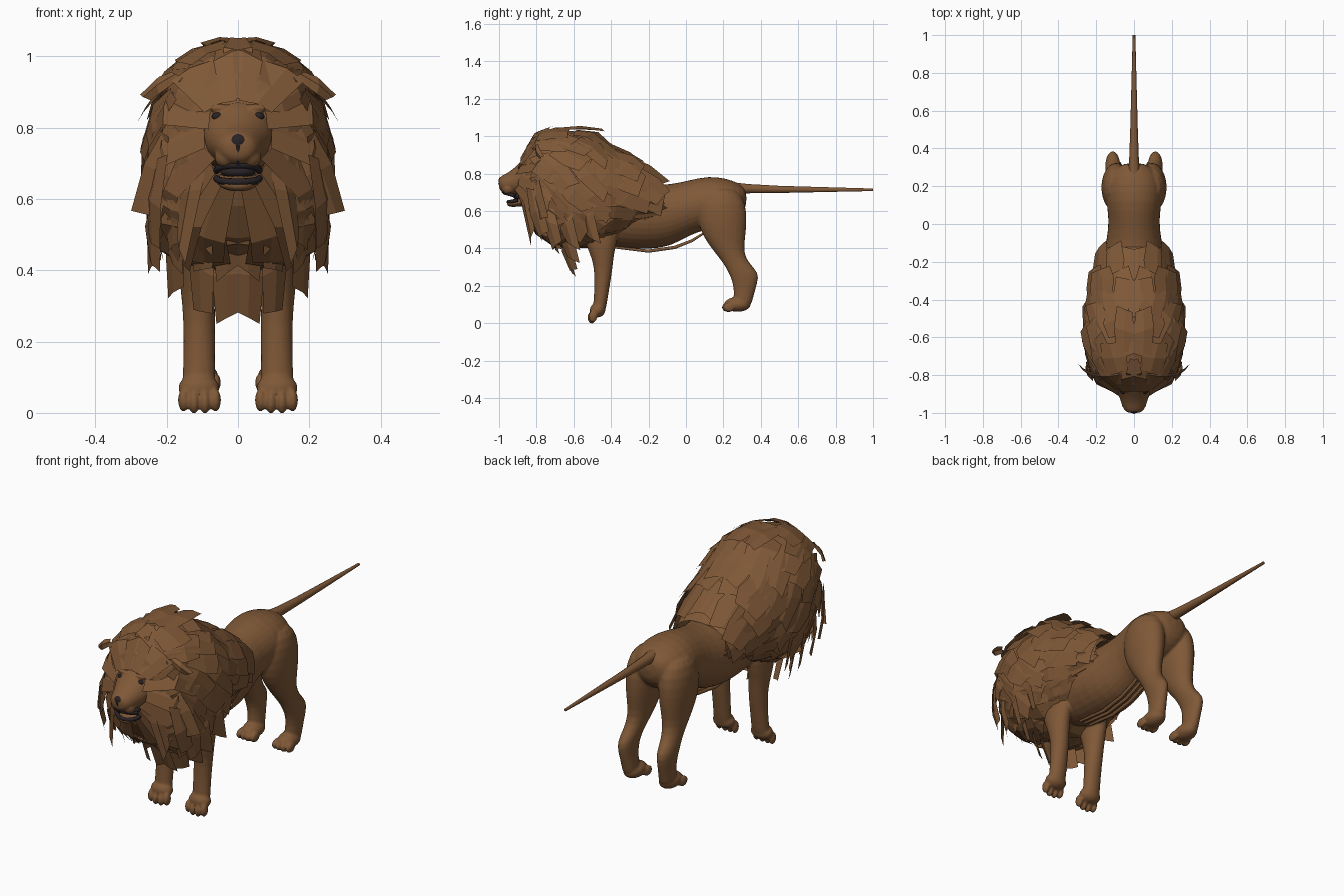
import bpy, bmesh, random
from math import sin, cos, pi
from mathutils import Vector

random.seed(4)
if "Cube" in bpy.data.objects:
    bpy.data.objects.remove(bpy.data.objects["Cube"])


def material(name, rgb):
    m = bpy.data.materials.new(name)
    m.use_nodes = True
    m.diffuse_color = (*rgb, 1)
    m.node_tree.nodes["Principled BSDF"].inputs["Base Color"].default_value = (*rgb, 1)
    return m


FUR = material("brown fur", (0.213, 0.098, 0.038))
DARK = material("dark nose and lips", (0.022, 0.016, 0.018))


def finish(bm, name, mat, smooth=True):
    bmesh.ops.recalc_face_normals(bm, faces=bm.faces)
    for f in bm.faces:
        f.smooth = smooth
    mesh = bpy.data.meshes.new(name)
    bm.to_mesh(mesh)
    bm.free()
    mesh.materials.append(mat)
    ob = bpy.data.objects.new(name, mesh)
    bpy.context.collection.objects.link(ob)
    return ob


def mirror(ob):
    ob.modifiers.new("Mirror", "MIRROR").use_mirror_merge = False


def fuse(ob, voxel, relax):
    """Round the lofts and melt overlapping pieces into one smooth skin."""
    ob.modifiers.new("Round", "SUBSURF").levels = 1
    melt = ob.modifiers.new("Melt", "REMESH")
    melt.mode = "VOXEL"
    melt.voxel_size = voxel
    melt.use_smooth_shade = True
    ob.modifiers.new("Relax", "SMOOTH").iterations = relax


def loft(bm, rings, n=16):
    """Skin a row of ellipses, each given as centre and two radius vectors."""
    loops = [[bm.verts.new(c + u * cos(2 * pi * i / n) + v * sin(2 * pi * i / n))
              for i in range(n)] for c, u, v in rings]
    for a, b in zip(loops, loops[1:]):
        for i in range(n):
            bm.faces.new((a[i], a[i - 1], b[i - 1], b[i]))
    bm.faces.new(loops[0])
    bm.faces.new(loops[-1])


def along_y(rows):
    """Rows of y, top, bottom, half width."""
    return [(Vector((0, y, (t + b) / 2)), Vector((w, 0, 0)), Vector((0, 0, (t - b) / 2)))
            for y, t, b, w in rows]


def along_z(rows, side):
    """Rows of z, front y, back y, centre x, half width."""
    return [(Vector((x * side, (f + b) / 2, z)), Vector((w, 0, 0)), Vector((0, (b - f) / 2, 0)))
            for z, f, b, x, w in rows]


def add_ball(bm, centre, radii, side=1):
    made = bmesh.ops.create_uvsphere(bm, u_segments=16, v_segments=10, radius=1)
    for v in made["verts"]:
        v.co = v.co * Vector(radii) + Vector(centre) * Vector((side, 1, 1))


def ball(name, centre, radii, mat, pair=False):
    bm = bmesh.new()
    add_ball(bm, centre, radii)
    ob = finish(bm, name, mat)
    if pair:
        mirror(ob)


def tube(name, points, radii, mat):
    cu = bpy.data.curves.new(name, "CURVE")
    cu.dimensions = "3D"
    cu.bevel_depth = 1
    cu.bevel_resolution = 3
    cu.use_fill_caps = True
    sp = cu.splines.new("POLY")
    sp.points.add(len(points) - 1)
    for p, co, r in zip(sp.points, points, radii):
        p.co = (*co, 1)
        p.radius = r
    sp.use_smooth = True
    cu.materials.append(mat)
    bpy.context.collection.objects.link(bpy.data.objects.new(name, cu))


# Torso, four legs and paws with four toes each, fused into one skin
TORSO = [(-.58, .80, .50, .10), (-.48, .80, .42, .15), (-.35, .78, .395, .168),
         (-.2, .74, .39, .17), (-.08, .745, .405, .148), (.02, .768, .47, .134),
         (.12, .79, .5, .152), (.22, .777, .52, .152), (.29, .747, .56, .112), (.325, .715, .62, .05)]
HIND = [(.73, .11, .27, .085, .058), (.64, .06, .325, .095, .08), (.54, .06, .328, .095, .08),
        (.46, .09, .32, .098, .067), (.38, .15, .308, .1, .053), (.32, .2, .338, .107, .043),
        (.27, .225, .392, .113, .041), (.22, .25, .385, .113, .037), (.14, .258, .36, .107, .036),
        (.08, .24, .35, .105, .042)]
FORE = [(.58, -.56, -.35, .11, .06), (.45, -.55, -.36, .115, .056), (.38, -.517, -.383, .115, .052),
        (.3, -.49, -.39, .11, .046), (.2, -.489, -.406, .108, .045), (.1, -.495, -.423, .11, .046),
        (.05, -.5, -.43, .11, .05)]
bm = bmesh.new()
loft(bm, along_y(TORSO))
for side in (1, -1):
    loft(bm, along_z(HIND, side))
    loft(bm, along_z(FORE, side))
    add_ball(bm, (.11, -.472, .07), (.06, .043, .04), side)
    add_ball(bm, (.103, .275, .1), (.05, .074, .04), side)
    for i in range(4):
        off = (i - 1.5) * .03
        reach = .006 * (i in (1, 2))
        add_ball(bm, (.108 + off, -.497 - reach, .036 - reach), (.016, .024, .033), side)
        add_ball(bm, (.103 + off * .9, .23 - reach, .085), (.015, .034, .026), side)
fuse(finish(bm, "body_and_legs", FUR), .006, 4)

# Tail and belly fringe
tube("tail", [(0, .24, .72), (0, .33, .719), (0, .5, .715), (0, 1, .713)],
     [.036, .026, .02, .007], FUR)
for x in (-.03, 0, .03):
    tube("belly_fringe", [(x, -.38, .405), (x, -.2, .385), (x, -.06, .405), (x, .03, .44), (x, .11, .49)],
         [.006, .009, .009, .008, .005], FUR)

# Head with muzzle pads, and the jaw
HEAD = [(-.7, .9, .66, .13), (-.82, .895, .665, .115), (-.875, .878, .685, .1),
        (-.91, .838, .685, .081), (-.95, .806, .688, .068), (-.985, .79, .698, .055),
        (-1.002, .775, .72, .032)]
JAW = [(-.78, .73, .63, .075), (-.87, .68, .625, .064), (-.92, .663, .62, .056),
       (-.945, .657, .622, .044), (-.958, .652, .63, .022)]
bm = bmesh.new()
loft(bm, along_y(HEAD))
loft(bm, along_y(JAW))
for side in (1, -1):
    add_ball(bm, (.034, -.95, .718), (.033, .034, .032), side)
    add_ball(bm, (.05, -.876, .855), (.032, .016, .012), side)
fuse(finish(bm, "head_and_jaw", FUR), .005, 4)

# Eyes, nose, mouth and lips
ball("eye", (.058, -.889, .832), (.016, .01, .011), DARK, True)
ball("nose", (0, -.986, .762), (.026, .017, .021), DARK)
ball("mouth_inside", (0, -.885, .676), (.05, .04, .02), DARK)
tube("nose_groove", [(0, -.999, .75), (0, -.996, .73), (0, -.98, .695)], [.006, .003, .003], DARK)
for name, mid, end in (("upper_lip", (-.97, .696), (-.915, .68)), ("lower_lip", (-.951, .648), (-.9, .658))):
    arc = [k / 4 for k in range(-4, 5)]
    tube(name, [(.06 * sin(k * pi / 2), mid[0] + (end[0] - mid[0]) * (1 - cos(k * pi / 2)),
                 mid[1] + (end[1] - mid[1]) * k * k) for k in arc], [.01] * len(arc), DARK)

# Mane core
MANE = [(-.88, .87, .66, .085), (-.85, .95, .58, .145), (-.79, 1.01, .49, .205),
        (-.68, 1.035, .42, .238), (-.5, 1.015, .43, .243), (-.42, .945, .47, .235),
        (-.27, .86, .54, .195), (-.12, .742, .58, .145)]


def mane_point(y, a, lift=0):
    """Point on the mane: a runs from 0 at the crest to pi under the chest."""
    y = min(max(y, MANE[0][0]), MANE[-1][0] - .001)
    for p, q in zip(MANE, MANE[1:]):
        if p[0] <= y <= q[0]:
            k = (y - p[0]) / (q[0] - p[0])
            t, b, w = (p[i] + (q[i] - p[i]) * k for i in (1, 2, 3))
            break
    x = w * abs(sin(a)) ** (.85 if a < pi / 2 else .52)
    return Vector((x, y, (t + b) / 2 + cos(a) * (t - b) / 2)) + mane_normal(y, a) * lift


def mane_normal(y, a):
    return Vector((sin(a), -.5 if y < -.78 else 0, cos(a))).normalized()


bm = bmesh.new()
steps = [i * pi / 10 for i in range(11)]
for p, q in zip(MANE, MANE[1:]):
    for a, b in zip(steps, steps[1:]):
        bm.faces.new([bm.verts.new(mane_point(y, t)) for y, t in
                      ((p[0], a), (p[0], b), (q[0], b), (q[0], a))])
bmesh.ops.remove_doubles(bm, verts=bm.verts, dist=.0005)
mirror(finish(bm, "mane_core", FUR, False))


# Mane locks: folded flat strips, overlapping from the face backwards
def lock(bm, path, normal, width):
    side = (path[-1] - path[0]).cross(normal).normalized() * width
    rows = []
    for p, k in zip(path, (.75, 1, .75)):
        rag = (path[-1] - path[0]) * random.uniform(-.12, .12)
        rows.append([bm.verts.new(p - side * k + rag), bm.verts.new(p + normal * .01),
                     bm.verts.new(p + side * k - rag)])
    for r, s in zip(rows, rows[1:]):
        for i in (0, 1):
            bm.faces.new((r[i], r[i + 1], s[i + 1], s[i]))


bm = bmesh.new()
count = 8
for row in range(7):
    y = -.88 + row * .096
    for j in range(count):
        a = (j + .2 + .5 * (row % 2)) * pi / count + random.uniform(-.08, .08)
        dy = random.uniform(.15, .21)
        da = .65 * sin(a) * random.uniform(.5, 1.1)
        tip = random.uniform(.008, .028)
        path = [mane_point(y + dy * s, min(a + da * s, pi), .004 + tip * s) for s in (0, .5, 1)]
        lock(bm, path, mane_normal(y, a), random.uniform(.055, .075) + row * .003)

# Hanging chest locks
for y, low in ((-.79, .46), (-.72, .38), (-.63, .25), (-.52, .44)):
    for x in (.025, .09, .16, .215):
        rise = max(0, .42 - low) * x * x * 20
        end = Vector((x * 1.09, y + .03, low + rise + random.uniform(0, .02)))
        start = Vector((x, y - .03, end.z + .24))
        normal = Vector((x, -.12, 0)).normalized()
        lock(bm, [start, (start + end) / 2 + normal * .015, end], normal, .045)

# Flared cheek and temple locks, and the flat crest plate
for start, end, way, width in (((.17, -.82, .8), (.27, -.76, .56), (.6, -.8, .1), .05),
                               ((.17, -.8, .95), (.26, -.77, .885), (.6, -.8, .1), .022),
                               ((.09, -.87, .78), (.16, -.82, .46), (.6, -.8, .1), .035),
                               ((.05, -.68, 1.035), (.05, -.45, 1.03), (.1, 0, 1), .055)):
    s, e, normal = Vector(start), Vector(end), Vector(way).normalized()
    lock(bm, [s, (s + e) / 2 + normal * .012, e], normal, width)
mirror(finish(bm, "mane_locks", FUR, False))
